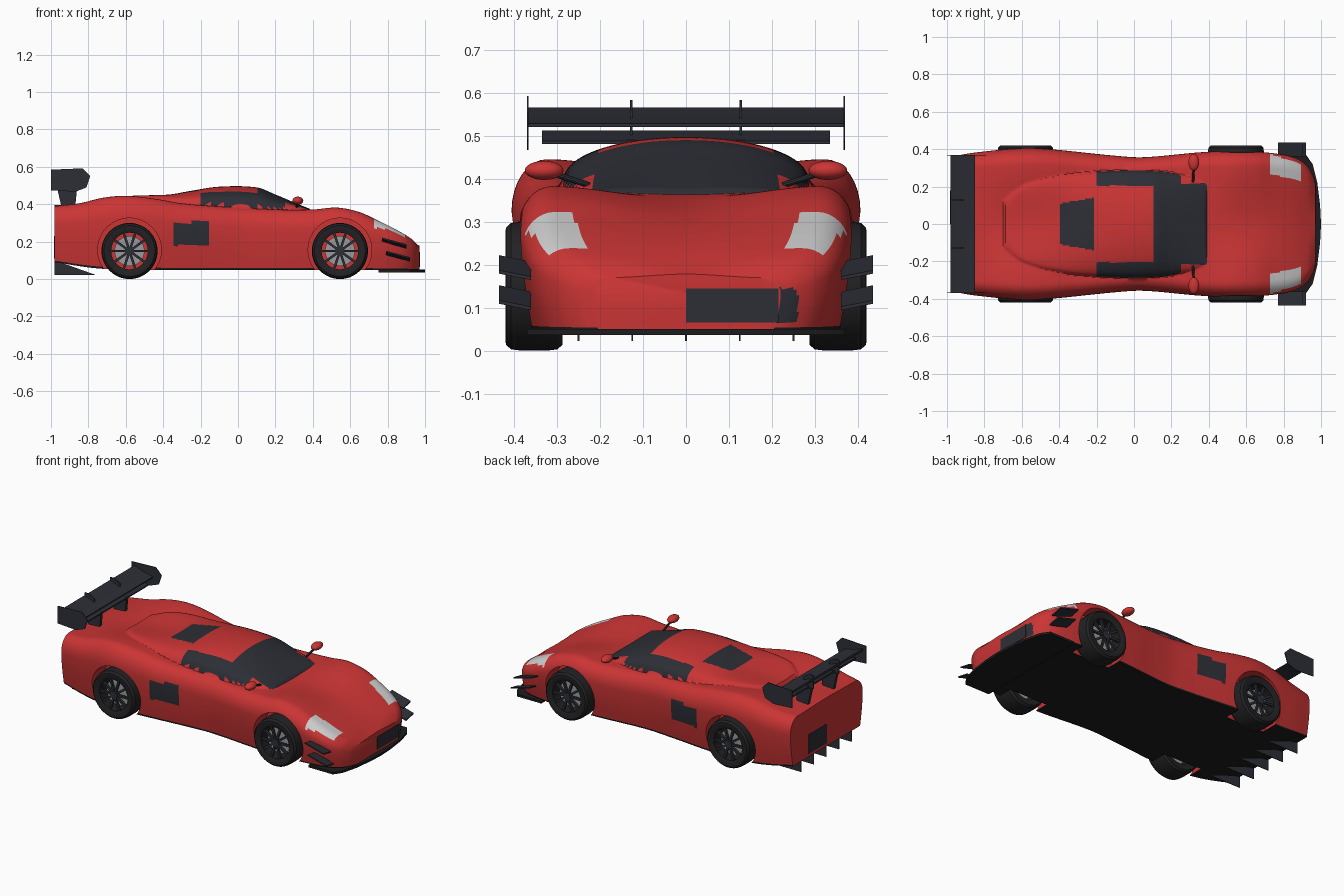
import bpy, bmesh, math
from mathutils import Matrix, Vector

cube = bpy.data.objects.get("Cube")
if cube:
    bpy.data.objects.remove(cube, do_unlink=True)


def material(name, color):
    m = bpy.data.materials.new(name)
    m.use_nodes = True
    m.diffuse_color = (*color, 1)
    m.node_tree.nodes["Principled BSDF"].inputs["Base Color"].default_value = (*color, 1)
    return m


RED = material("red paint", (.6, .035, .035))
GLASS = material("dark panel", (.026, .028, .037))
LAMP = material("lamp white", (.62, .62, .62))
BLACK = material("floor black", (.012, .012, .014))
RUBBER = material("tyre rubber", (.016, .016, .018))
SILVER = material("brake silver", (.33, .33, .34))


def finish(name, bm, mats, angle=35, recalc=True):
    if recalc:
        bmesh.ops.recalc_face_normals(bm, faces=bm.faces[:])
    mesh = bpy.data.meshes.new(name)
    bm.to_mesh(mesh)
    bm.free()
    for m in mats:
        mesh.materials.append(m)
    ob = bpy.data.objects.new(name, mesh)
    bpy.context.collection.objects.link(ob)
    smooth(ob, angle)
    return ob


def smooth(ob, angle=35):
    bpy.ops.object.select_all(action='DESELECT')
    ob.select_set(True)
    bpy.context.view_layer.objects.active = ob
    bpy.ops.object.shade_smooth_by_angle(angle=math.radians(angle))


def prism(name, points, low, high, mat, axis='y'):
    """Extrude an outline along y (outline in x, z) or along z (outline in x, y)."""
    bm = bmesh.new()
    place = (lambda p, d: (p[0], d, p[1])) if axis == 'y' else (lambda p, d: (p[0], p[1], d))
    a, b = ([bm.verts.new(place(p, d)) for p in points] for d in (low, high))
    bm.faces.new(a)
    bm.faces.new(b)
    for i in range(len(points)):
        k = (i + 1) % len(points)
        bm.faces.new((a[i], a[k], b[k], b[i]))
    return finish(name, bm, [mat])


def curve(table, x):
    """Smooth interpolation through a few (x, value) points."""
    x = min(max(x, table[0][0]), table[-1][0])
    n = len(table)
    i = next((k for k in range(n - 2) if x <= table[k + 1][0]), n - 2)

    def slope(k):
        p, q = table[max(k - 1, 0)], table[min(k + 1, n - 1)]
        return (q[1] - p[1]) / (q[0] - p[0])
    (x0, v0), (x1, v1) = table[i], table[i + 1]
    h = x1 - x0
    t = (x - x0) / h
    s = t * t * (3 - 2 * t)
    return v0 + (v1 - v0) * s + h * t * (1 - t) * ((1 - t) * slope(i) - t * slope(i + 1))


# Body shape along its length
WIDTH = [(-.98, .36), (-.85, .382), (-.6, .405), (-.45, .4), (-.1, .365), (.05, .357),
         (.35, .383), (.5, .39), (.65, .387), (.8, .37), (.88, .345), (.93, .305), (.96, .255), (.97, .22)]
FENDER = [(-.98, .39), (-.85, .405), (-.72, .435), (-.6, .445), (-.45, .43), (-.3, .405), (-.1, .388),
          (.2, .372), (.4, .372), (.53, .382), (.65, .358), (.75, .312), (.85, .262), (.93, .213), (.97, .17)]
DECK = [(-.98, .395), (-.7, .405), (-.4, .4), (0, .39), (.4, .362), (.55, .345), (.7, .31), (.85, .25), (.97, .178)]
ROOF = [(-.69, .425), (-.4, .446), (-.25, .472), (-.1, .494), (.1, .49), (.2, .452), (.3, .41), (.39, .372)]
CABIN = [(-.69, .13), (-.6, .2), (-.4, .255), (-.2, .28), (.1, .285), (.3, .25), (.39, .21)]
SILL = [(-.98, .09), (-.75, .057), (-.5, .05), (.97, .05)]
FLOOR, SIDE, ROUND, TOP, STATIONS = 6, 24, 8, 38, 200


def section(x):
    w, s, c, zb = (curve(t, x) for t in (WIDTH, FENDER, DECK, SILL))
    zm = s - .3 * (s - zb)
    inner = .8 * w
    pts = [(.93 * w * i / FLOOR, zb) for i in range(FLOOR)]
    for i in range(SIDE):
        t = i / SIDE
        pts.append((w * (.93 + .07 * math.sin(t * math.pi / 2)), zb + (zm - zb) * t))
    for i in range(ROUND):
        a = i / ROUND * math.pi / 2
        pts.append((inner + (w - inner) * math.cos(a), zm + (s - zm) * math.sin(a)))
    for i in range(TOP + 1):
        t = 1 - i / TOP
        y = inner * t
        z = c + (s - c) * t * t * (3 - 2 * t)
        if ROOF[0][0] <= x <= ROOF[-1][0]:
            b = curve(CABIN, x)
            if y < b:
                z += max(0, curve(ROOF, x) - c) * (1 - (y / b) ** 2.4) ** .42
        pts.append((y, z))
    return pts


def paint(p, on_top):
    """Pick the material slot of a body face from its place."""
    x, y, z = p
    a = abs(y)
    if on_top:
        if .1 < x < .39 and a < .215:
            return 1
        if -.2 < x < .25 and .205 < a < curve(CABIN, x):
            return 1
        if -.4 < x < -.21 and a < .11 + (x + .4) * .16:
            return 1
    f = x - .73
    if 0 < f < .16 and z > .19 and .267 - .23 * f < a < .374 - .34 * f:
        return 2
    if -.34 < x < -.15 and .18 < z < .305 and a > .3:
        return 1
    if x > .9 and 0 < y < .26 and .065 < z < .145:
        return 1
    return 0


bm = bmesh.new()
rings = []
for i in range(STATIONS + 1):
    x = -.98 + 1.95 * (1 - (1 - i / STATIONS) ** 1.4)
    half = section(x)
    ring = half + [(-y, z) for y, z in half[-2:0:-1]]
    rings.append([bm.verts.new((x, y, z)) for y, z in ring])
n, last = len(rings[0]), len(half) - 1
for r, q in zip(rings, rings[1:]):
    for j in range(n):
        k = (j + 1) % n
        face = bm.faces.new((r[j], r[k], q[k], q[j]))
        m = min(j, n - 1 - j)
        face.material_index = 3 if m <= FLOOR else paint(face.calc_center_median(), m >= FLOOR + SIDE + ROUND)
bm.faces.new(rings[0])
bm.faces.new(rings[-1])
body = finish("body", bm, [RED, GLASS, LAMP, BLACK])

# Wheel wells
AXLES = (-.58, .545)
WHEEL_Z = .15
for x in AXLES:
    for side in (-1, 1):
        cut = bmesh.new()
        bmesh.ops.create_cone(cut, cap_ends=True, segments=64, radius1=.17, radius2=.17, depth=.25,
                              matrix=Matrix.Translation((x, side * .395, WHEEL_Z + .006)) @ Matrix.Rotation(math.pi / 2, 4, 'X'))
        cutter = finish("well_cutter", cut, [RED])
        cutter.hide_render = True
        mod = body.modifiers.new("well", 'BOOLEAN')
        mod.operation, mod.solver, mod.object = 'DIFFERENCE', 'EXACT', cutter
        bpy.context.view_layer.objects.active = body
        bpy.ops.object.modifier_apply(modifier=mod.name)
        bpy.data.objects.remove(cutter, do_unlink=True)
smooth(body)


# Wheel parts, outer side towards -y
def lathe(name, profile, mat, steps=48):
    bm = bmesh.new()
    loops = []
    for i in range(steps):
        a = 2 * math.pi * i / steps
        loops.append([bm.verts.new((r * math.cos(a), y, r * math.sin(a))) for r, y in profile])
    for i in range(steps):
        p, q = loops[i], loops[(i + 1) % steps]
        for j in range(len(profile)):
            k = (j + 1) % len(profile)
            bm.faces.new((p[j], p[k], q[k], q[j]))
    return finish(name, bm, [mat])


def spokes():
    bm = bmesh.new()
    for i in range(10):
        bmesh.ops.create_cube(bm, size=1, matrix=Matrix.Rotation(i * math.pi / 5, 4, 'Y')
                              @ Matrix.Translation((.055, -.045, 0)) @ Matrix.Diagonal((.09, .014, .013, 1)))
    bmesh.ops.create_cone(bm, cap_ends=True, segments=24, radius1=.024, radius2=.024, depth=.024,
                          matrix=Matrix.Translation((0, -.045, 0)) @ Matrix.Rotation(math.pi / 2, 4, 'X'))
    return finish("spokes", bm, [GLASS])


tyre = lathe("tyre", [(.098, -.058), (.118, -.067), (.136, -.066), (.147, -.054), (.15, -.03),
                      (.15, .03), (.147, .054), (.136, .066), (.098, .058)], RUBBER)
disc = lathe("brake_disc", [(.005, -.015), (.08, -.015), (.08, 0), (.005, 0)], SILVER)
parts = [tyre, disc, spokes()]
for x in AXLES:
    for side in (-1, 1):
        for part in parts:
            ob = part.copy()
            ob.name = ("front_" if x > 0 else "rear_") + part.name.split(".")[0]
            ob.location = (x, side * .353, WHEEL_Z)
            ob.rotation_euler.z = math.pi if side > 0 else 0
            bpy.context.collection.objects.link(ob)
for part in parts:
    bpy.data.objects.remove(part, do_unlink=True)

# Nose and tail panels
prism("nose_panel", [(.965, .065), (.973, .065), (.973, .145), (.965, .145)], 0, .215, GLASS)
prism("tail_panel", [(-.983, .11), (-.976, .11), (-.976, .23), (-.983, .23)], 0, .18, GLASS)

# Front splitter
edge = [(.75, .37), (.92, .37), (.955, .32), (.98, .22), (.995, .1)]
prism("splitter", edge + [(1, 0)] + [(x, -y) for x, y in edge[::-1]], .036, .05, BLACK, 'z')

# Rear wing
prism("upper_blade", [(-.98, .565), (-.92, .543), (-.85, .528), (-.85, .52), (-.92, .529), (-.98, .55)], -.367, .367, GLASS)
prism("lower_blade", [(-.95, .512), (-.86, .488), (-.86, .48), (-.95, .5)], -.335, .335, GLASS)
for s in (-1, 1):
    y = s * .368
    prism("wing_end_plate", [(-1, .585), (-.83, .592), (-.79, .55), (-.81, .49), (-.87, .467), (-1, .475)],
          y - .002, y + .002, GLASS)
    y = s * .127
    prism("wing_pillar", [(-.945, .39), (-.87, .39), (-.86, .49), (-.97, .5)], y - .01, y + .01, GLASS)
    prism("wing_rib", [(-.98, .5), (-.91, .5), (-.91, .56), (-.95, .583), (-.98, .583)], y - .003, y + .003, GLASS)

# Diffuser fins
for i in range(-2, 3):
    prism("diffuser_fin", [(-.98, .1), (-.98, .022), (-.76, .022)], i * .125 - .002, i * .125 + .002, GLASS)

for s in (-1, 1):
    # Canards
    lo, hi = sorted((s * .36, s * .435))
    for x, z in ((.77, .215), (.79, .145)):
        canard = prism("canard", [(x, z), (x + .13, z - .035), (x + .13, z - .043), (x, z - .008)], lo, hi, GLASS)
        for v in canard.data.vertices:
            v.co.z += (abs(v.co.y) - .4) * .2

    # Mirrors
    bm = bmesh.new()
    bmesh.ops.create_uvsphere(bm, u_segments=24, v_segments=14, radius=1,
                              matrix=Matrix.Translation((.32, s * .33, .419)) @ Matrix.Diagonal((.029, .045, .022, 1)))
    finish("mirror", bm, [RED], 60)
    bm = bmesh.new()
    a, b = Vector((.315, s * .225, .385)), Vector((.32, s * .31, .412))
    bmesh.ops.create_cone(bm, cap_ends=True, segments=10, radius1=.007, radius2=.007, depth=(b - a).length,
                          matrix=Matrix.Translation((a + b) / 2) @ (b - a).to_track_quat('Z', 'Y').to_matrix().to_4x4())
    finish("mirror_stalk", bm, [GLASS])
